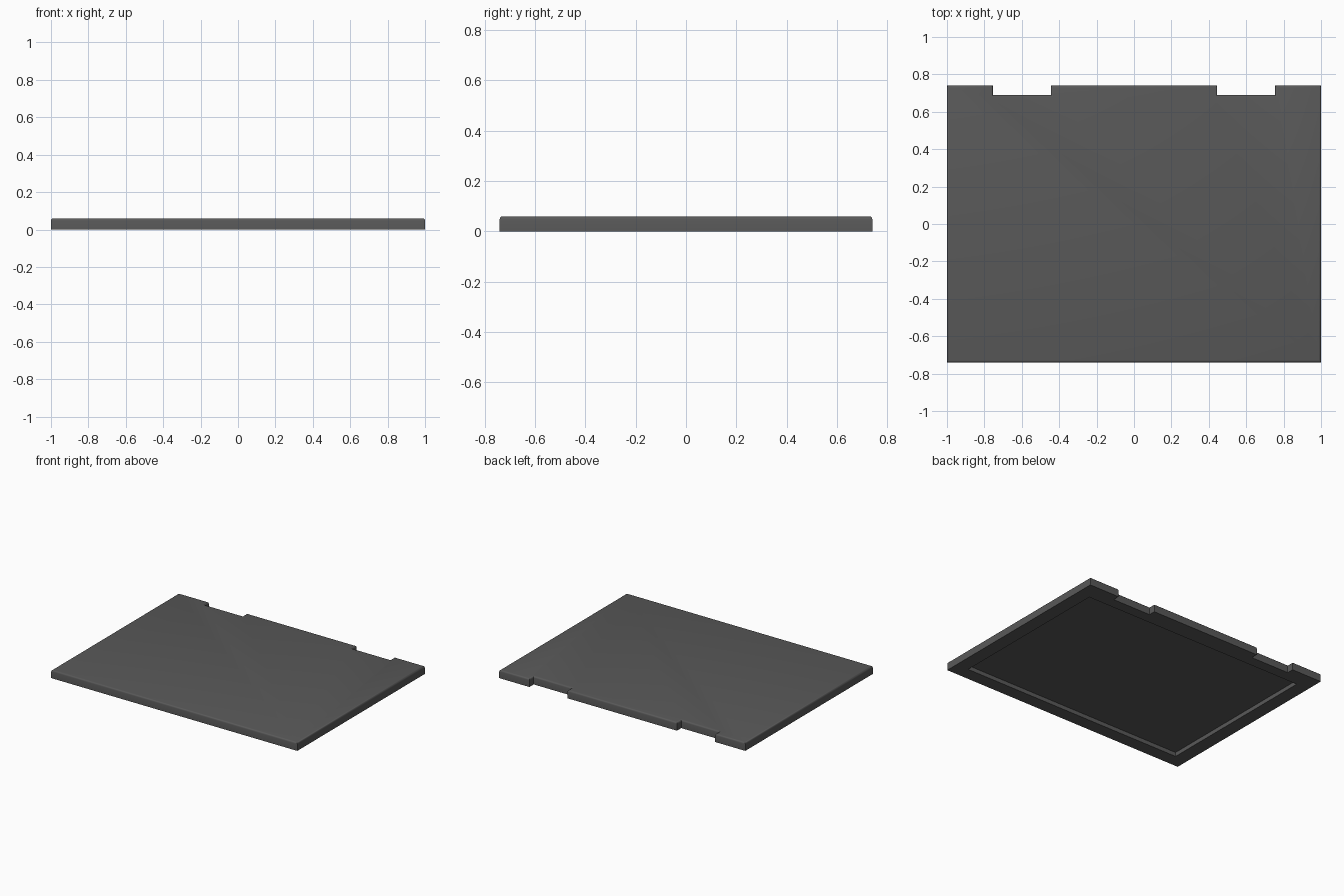
import bpy, bmesh

if "Cube" in bpy.data.objects:
    bpy.data.objects.remove(bpy.data.objects["Cube"])

W, D, H = 1.0, 0.74, 0.06          # half width, half depth, thickness
NOTCH_IN, NOTCH_OUT, NOTCH_Y = 0.445, 0.755, 0.69

# Lid outline: right half of the back edge with its hinge notch, then mirrored
right = [(W, -D), (W, D), (NOTCH_OUT, D), (NOTCH_OUT, NOTCH_Y),
         (NOTCH_IN, NOTCH_Y), (NOTCH_IN, D)]
outline = right + [(-x, y) for x, y in reversed(right)]


def prism(name, points, z0, z1, bevel=0.0):
    bm = bmesh.new()
    base = bm.faces.new([bm.verts.new((x, y, z0)) for x, y in points])
    ext = bmesh.ops.extrude_face_region(bm, geom=[base], use_keep_orig=True)
    top = [v for v in ext["geom"] if isinstance(v, bmesh.types.BMVert)]
    for v in top:
        v.co.z = z1
    bmesh.ops.recalc_face_normals(bm, faces=bm.faces[:])
    if bevel:
        edges = [e for e in bm.edges if all(v in top for v in e.verts)]
        bmesh.ops.bevel(bm, geom=edges, offset=bevel, segments=3,
                        profile=0.5, affect='EDGES')
    mesh = bpy.data.meshes.new(name)
    bm.to_mesh(mesh)
    bm.free()
    obj = bpy.data.objects.new(name, mesh)
    bpy.context.collection.objects.link(obj)
    return obj


# Lid panel with softened top edges
lid = prism("screen_lid", outline, 0.0, H, 0.012)

# Screen recess on the underside
sx, front, back = 0.9, -0.643, 0.61
cutter = prism("recess_cutter",
               [(-sx, front), (sx, front), (sx, back), (-sx, back)], -0.05, 0.03)
cutter.hide_render = True
mod = lid.modifiers.new("screen_recess", 'BOOLEAN')
mod.operation = 'DIFFERENCE'
mod.solver = 'EXACT'
mod.object = cutter
bpy.context.view_layer.objects.active = lid
lid.select_set(True)
bpy.ops.object.modifier_apply(modifier=mod.name)
bpy.data.objects.remove(cutter)

# Dark grey casing
mat = bpy.data.materials.new("dark_casing")
mat.diffuse_color = (0.1, 0.1, 0.1, 1)
mat.use_nodes = True
mat.node_tree.nodes["Principled BSDF"].inputs["Base Color"].default_value = mat.diffuse_color
lid.data.materials.clear()
lid.data.materials.append(mat)
bpy.ops.object.shade_smooth_by_angle(angle=0.6)
